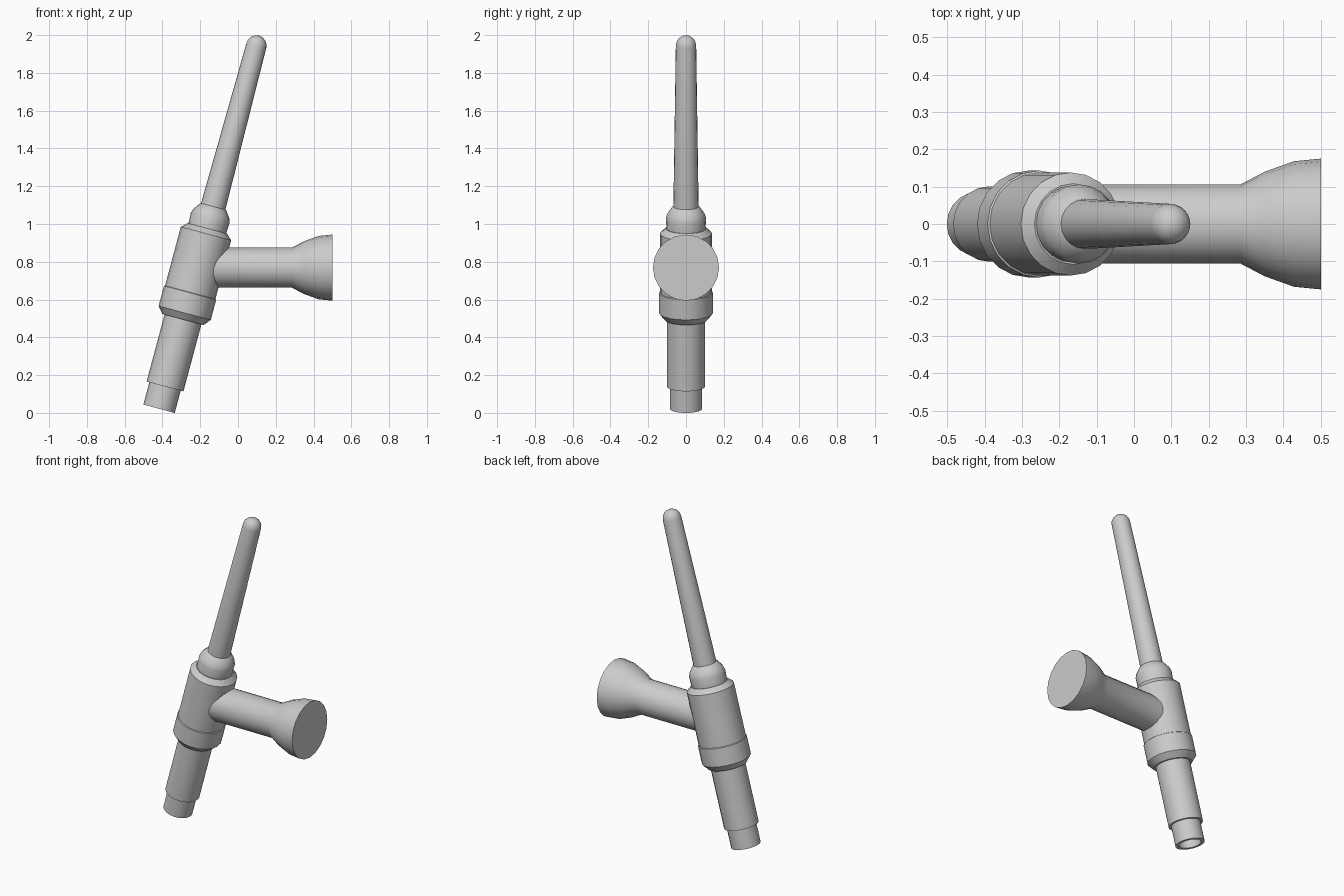
import bpy, bmesh, math
from mathutils import Matrix, Vector

if "Cube" in bpy.data.objects:
    bpy.data.objects.remove(bpy.data.objects["Cube"])

TILT = math.radians(15)
BASE = Vector((-0.418, 0, 0.022))
MAIN = Matrix.Translation(BASE) @ Matrix.Rotation(TILT, 4, 'Y')
SIDE = Matrix.Translation((0, 0, 0.769)) @ Matrix.Rotation(math.pi / 2, 4, 'Y')


def lathe(name, profile, matrix, sides):
    """Revolve (radius, height) points around local z; radius 0 closes to a pole."""
    bm = bmesh.new()
    rings = []
    for r, h in profile:
        if r == 0:
            rings.append([bm.verts.new((0, 0, h))])
        else:
            rings.append([bm.verts.new((r * math.cos(2 * math.pi * i / sides),
                                        r * math.sin(2 * math.pi * i / sides), h))
                          for i in range(sides)])
    for a, b in zip(rings, rings[1:]):
        for i in range(sides):
            j = (i + 1) % sides
            quad = [a[i % len(a)], a[j % len(a)], b[j % len(b)], b[i % len(b)]]
            bm.faces.new(list(dict.fromkeys(quad)))
    bmesh.ops.recalc_face_normals(bm, faces=bm.faces)
    bm.transform(matrix)
    mesh = bpy.data.meshes.new(name)
    bm.to_mesh(mesh)
    bm.free()
    obj = bpy.data.objects.new(name, mesh)
    bpy.context.collection.objects.link(obj)
    bpy.ops.object.select_all(action='DESELECT')
    obj.select_set(True)
    bpy.context.view_layer.objects.active = obj
    bpy.ops.object.shade_smooth_by_angle(angle=math.radians(32))
    return obj


# Lower grip with a hollow stepped end
lathe("lower_grip", [(0, 0.1), (0.065, 0.1), (0.065, 0), (0.086, 0), (0.086, 0.122),
                     (0.101, 0.122), (0.101, 0.5)], MAIN, 20)

# Thick central body with a collar at its lower end
lathe("central_body", [(0.1, 0.489), (0.113, 0.489), (0.143, 0.525), (0.143, 0.635),
                       (0.138, 0.638), (0.138, 0.96), (0.108, 0.988), (0.09, 0.988)],
      MAIN, 20)

# Rounded neck between body and rod
lathe("neck", [(0.103, 0.98), (0.106, 1.045), (0.098, 1.07), (0.073, 1.105),
               (0.06, 1.112)], MAIN, 20)

# Long tapered rod with a domed tip
TIP_R, TIP_H = 0.054, 1.991
dome = [(TIP_R * math.cos(a), TIP_H + TIP_R * math.sin(a))
        for a in (math.pi / 8 * k for k in range(4))]
lathe("tapered_rod", [(0.067, 1.09)] + dome + [(0, TIP_H + TIP_R)], MAIN, 20)

# Side handle with a flared end
lathe("side_handle", [(0.106, -0.2), (0.106, 0.285), (0.14, 0.35), (0.168, 0.428),
                      (0.175, 0.5), (0, 0.5)], SIDE, 20)
